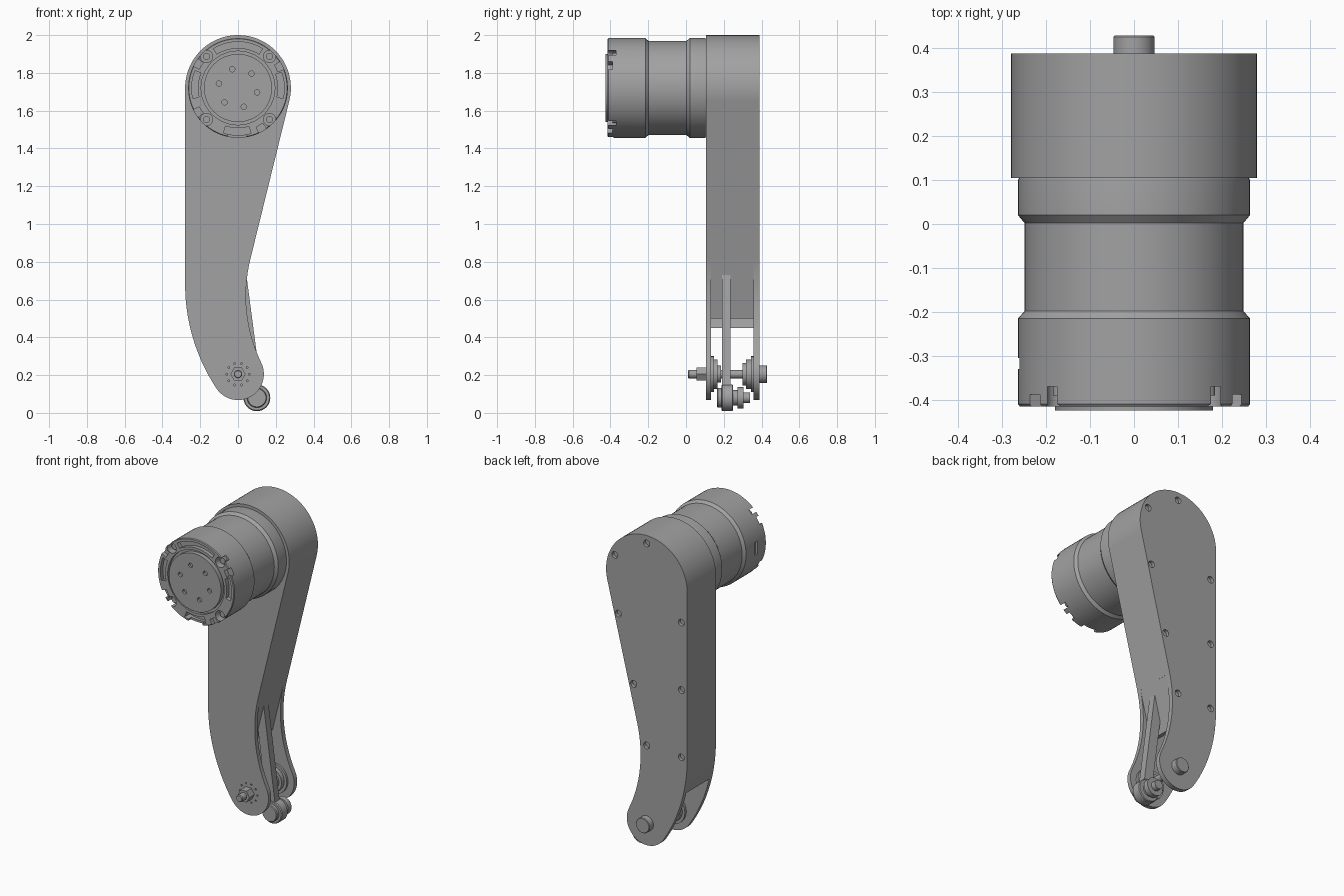
import bpy, bmesh, math

old = bpy.data.objects.get("Cube")
if old:
    bpy.data.objects.remove(old, do_unlink=True)

# One grey finish for everything
grey = bpy.data.materials.new("plain_grey")
grey.use_nodes = True
GREY = (0.36, 0.36, 0.36, 1)
grey.diffuse_color = GREY
for node in grey.node_tree.nodes:
    if node.type == 'BSDF_PRINCIPLED':
        node.inputs["Base Color"].default_value = GREY
parts = []


def make(name, bm, keep=True):
    bmesh.ops.recalc_face_normals(bm, faces=bm.faces)
    mesh = bpy.data.meshes.new(name)
    bm.to_mesh(mesh)
    bm.free()
    ob = bpy.data.objects.new(name, mesh)
    bpy.context.scene.collection.objects.link(ob)
    mesh.materials.append(grey)
    ob.hide_render = not keep
    if keep:
        parts.append(ob)
    return ob


def arc(cx, cz, r, a0, a1, n):
    angles = [math.radians(a0 + (a1 - a0) * i / n) for i in range(n + 1)]
    return [(cx + r * math.cos(a), cz + r * math.sin(a)) for a in angles]


def prism(name, pts, y0, y1, bevel=0, keep=True):
    """Extrude an x-z outline along y, optionally rounding both rims."""
    bm = bmesh.new()
    a = [bm.verts.new((x, y0, z)) for x, z in pts]
    b = [bm.verts.new((x, y1, z)) for x, z in pts]
    caps = [bm.faces.new(a), bm.faces.new(b)]
    for i in range(len(pts)):
        j = (i + 1) % len(pts)
        bm.faces.new((a[i], a[j], b[j], b[i]))
    if bevel:
        rims = [e for f in caps for e in f.edges]
        bmesh.ops.bevel(bm, geom=rims, offset=bevel, segments=5, profile=0.5,
                        affect='EDGES')
    return make(name, bm, keep)


def lathe(name, profile, cx, cz, n=32, keep=True):
    """Turn (radius, y) points around a y axis through (cx, cz)."""
    bm = bmesh.new()
    rings = []
    for r, y in profile:
        ring = arc(cx, cz, r, 0, 360, n)[:-1]
        rings.append([bm.verts.new((x, y, z)) for x, z in ring])
    bm.faces.new(rings[0])
    bm.faces.new(rings[-1])
    for p, q in zip(rings, rings[1:]):
        for i in range(n):
            j = (i + 1) % n
            bm.faces.new((p[i], p[j], q[j], q[i]))
    return make(name, bm, keep)


def hole(x, z, r, y0, y1, n=16):
    return lathe("cutter", [(r, y0), (r, y1)], x, z, n, False)


def carve(ob, cutters):
    for c in cutters:
        m = ob.modifiers.new("cut", 'BOOLEAN')
        m.operation, m.solver, m.object = 'DIFFERENCE', 'EXACT', c
    bpy.context.view_layer.update()
    graph = bpy.context.evaluated_depsgraph_get()
    result = bpy.data.meshes.new_from_object(ob.evaluated_get(graph))
    ob.modifiers.clear()
    ob.data = result
    for c in cutters:
        bpy.data.objects.remove(c, do_unlink=True)


MZ, PZ = 1.72, 0.205      # motor axis and lower pin heights

# Arm housing: tangent arcs joined by straight flanks
outline = (arc(0, MZ, 0.28, -13.8, 180, 40)
           + arc(0.717, 0.68, 0.997, 180, 213.5, 14)
           + arc(0, PZ, 0.137, 213.5, 385.8, 24)[1:]
           + arc(0.858, 0.62, 0.816, 205.8, 166.2, 16)[1:])
arm = prism("arm_housing", outline, 0.105, 0.388, 0.022)

# Fork opening at the bottom, with the hollow behind the slanted wall
pocket = [(0.4, -0.1), (0.4, 0.8), (0.062, 0.8), (-0.012, 0.5), (-0.035, 0.5),
          (0.1, 1.05), (-0.25, 1.05), (-0.25, 0.65), (-0.235, 0.53),
          (-0.212, 0.45), (-0.5, 0.45), (-0.5, -0.1)]
cuts = [prism("cutter", pocket, 0.132, 0.358, 0, False)]

# Cover screw recesses on the back
screws = [(0.22, 1.82), (0, 1.95), (0.195, 1.46), (-0.24, 1.52),
          (0.09, 1.05), (-0.24, 1.1), (0, 0.69), (-0.24, 0.68)]
cuts += [hole(x, z, 0.021, 0.368, 0.42) for x, z in screws]

# Ring of tiny holes around the pin
cuts += [hole(x, z, 0.005, 0.09, 0.12, 8)
         for x, z in arc(0, PZ, 0.06, 0, 360, 10)[:-1]]
carve(arm, cuts)

# Motor body with waist and raised front plate
motor = lathe("motor_body", [
    (0.18, -0.425), (0.18, -0.398), (0.195, -0.398), (0.195, -0.415),
    (0.26, -0.415), (0.264, -0.41), (0.264, -0.215), (0.249, -0.198),
    (0.249, 0.002), (0.264, 0.02), (0.264, 0.1), (0.258, 0.112)], 0, MZ, 72)


def sector(a0, a1, r0, r1, depth):
    pts = arc(0, MZ, r1, a0, a1, 10) + arc(0, MZ, r0, a1, a0, 10)
    return prism("cutter", pts, -0.45, -0.415 + depth, 0, False)


# Closed arc grooves, open rim notches, screw pockets, plate holes
cuts = [sector(a, b, 0.212, 0.245, 0.025)
        for a, b in ((58, 122), (158, 193), (-13, 20))]
cuts += [sector(a - 5, a + 5, 0.228, 0.3, 0.027) for a in (27, 149, 211, 300)]
cuts += [sector(252, 286, 0.212, 0.25, 0.05), sector(258, 280, 0.24, 0.3, 0.03)]
rim_screws = arc(0, MZ, 0.236, 45, 405, 4)[:-1]
cuts += [hole(x, z, 0.032, -0.45, -0.37) for x, z in rim_screws]
cuts += [hole(x, z, 0.014, -0.45, -0.41)
         for x, z in arc(0, MZ, 0.104, 47, 407, 6)[:-1]]
# Cable window on the right side
window = [(-0.3, 1.68), (-0.25, 1.68), (-0.25, 1.76), (-0.3, 1.76)]
cuts.append(prism("cutter", window, -0.33, -0.305, 0, False))
carve(motor, cuts)
for i, (x, z) in enumerate(rim_screws):
    lathe(f"motor_screw_{i + 1}", [(0.018, -0.39), (0.018, -0.36)], x, z, 16)

# Lower pin: threaded end, nut, shaft and bolt head
lathe("pin_shaft", [(0.018, 0.01), (0.022, 0.015), (0.022, 0.4)], 0, PZ, 24)
lathe("pin_nut", [(0.04, 0.055), (0.04, 0.106)], 0, PZ, 6)
lathe("pin_head", [(0.047, 0.38), (0.047, 0.426), (0.044, 0.429)], 0, PZ, 32)

# Stepped bearings inside each fork plate
lathe("front_bearing", [(0.095, 0.13), (0.095, 0.147), (0.078, 0.147),
                        (0.078, 0.168), (0.045, 0.168), (0.045, 0.185)], 0, PZ)
lathe("back_bearing", [(0.095, 0.36), (0.095, 0.345), (0.078, 0.345),
                       (0.078, 0.318), (0.06, 0.318), (0.06, 0.298)], 0, PZ)

# Push rod leaning into the housing, with its end eye and spacer stack
EX, EZ = 0.1, 0.08
rod = (arc(EX, EZ, 0.03, 187, 367, 10) + arc(-0.015, 0.95, 0.03, 7, 187, 10))
prism("push_rod", rod, 0.19, 0.236)
lathe("rod_eye", [(0.066, 0.188), (0.071, 0.193), (0.071, 0.245),
                  (0.066, 0.25)], EX, EZ)
lathe("rod_pivot", [(0.048, 0.165), (0.052, 0.17), (0.052, 0.2), (0.04, 0.2),
                    (0.04, 0.272), (0.056, 0.272), (0.056, 0.305),
                    (0.028, 0.305), (0.028, 0.338)], EX, EZ)

# Smooth rounded surfaces, keep machined edges crisp
bpy.ops.object.select_all(action='DESELECT')
for ob in parts:
    ob.select_set(True)
bpy.context.view_layer.objects.active = arm
bpy.ops.object.shade_smooth_by_angle(angle=math.radians(30))
for ob in parts:
    ob.modifiers.new("even_shading", 'WEIGHTED_NORMAL').keep_sharp = True
